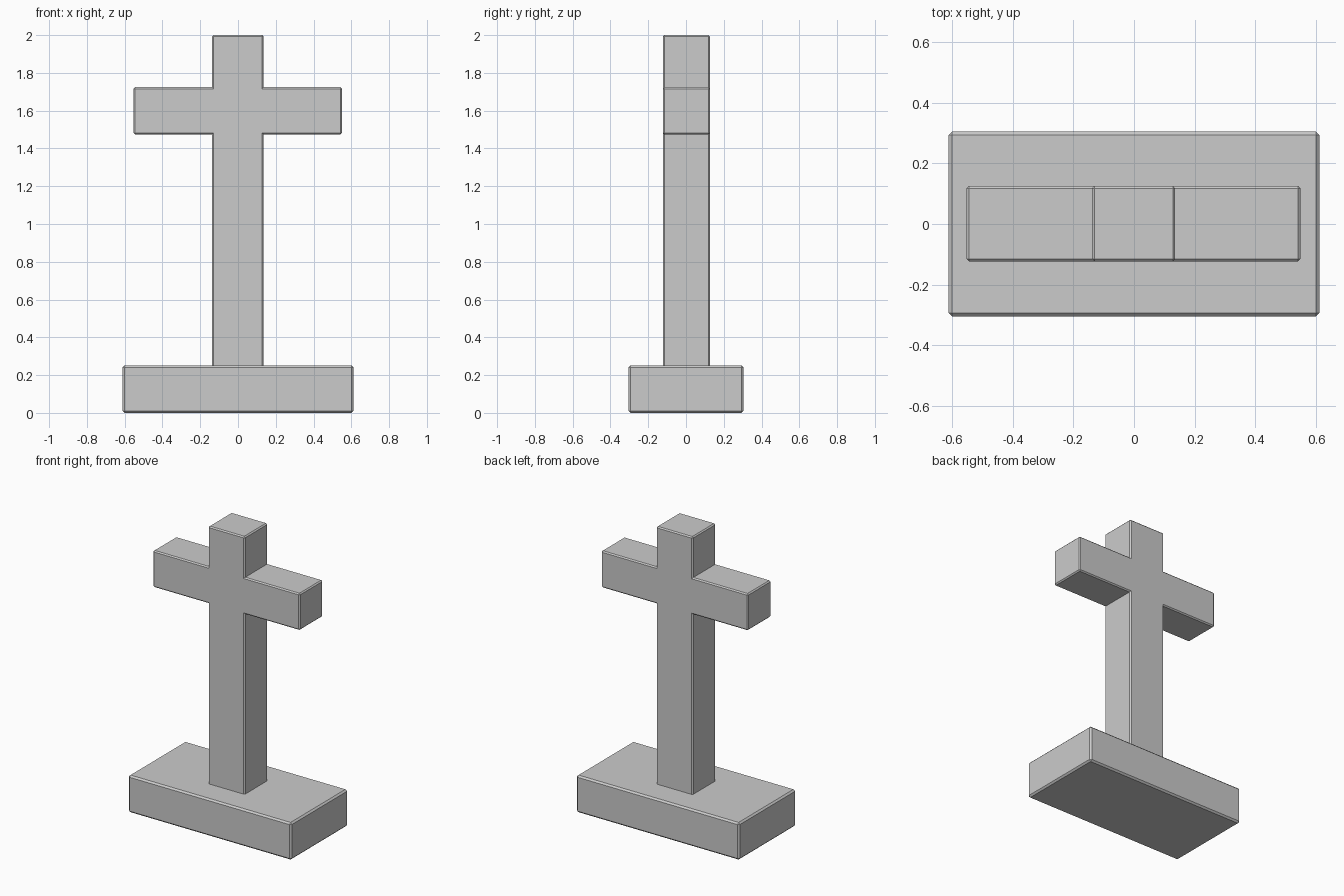
import bpy
import bmesh

if "Cube" in bpy.data.objects:
    bpy.data.objects.remove(bpy.data.objects["Cube"])


def prism(name, outline, y0, y1, bevel):
    """Extrude an x/z outline along y and chamfer its convex edges."""
    bm = bmesh.new()
    face = bm.faces.new([bm.verts.new((x, y0, z)) for x, z in outline])
    ext = bmesh.ops.extrude_face_region(bm, geom=[face], use_keep_orig=True)
    verts = [g for g in ext["geom"] if isinstance(g, bmesh.types.BMVert)]
    bmesh.ops.translate(bm, verts=verts, vec=(0, y1 - y0, 0))
    bmesh.ops.recalc_face_normals(bm, faces=bm.faces[:])
    bm.normal_update()
    convex = [e for e in bm.edges if e.calc_face_angle_signed(0) > 0.1]
    bmesh.ops.bevel(bm, geom=convex, offset=bevel, offset_type='OFFSET',
                    segments=1, profile=0.5, affect='EDGES')
    mesh = bpy.data.meshes.new(name)
    bm.to_mesh(mesh)
    bm.free()
    obj = bpy.data.objects.new(name, mesh)
    bpy.context.collection.objects.link(obj)
    return obj


# Plinth
W, H = 0.612, 0.252
prism("base", [(-W, 0), (W, 0), (W, H), (-W, H)], -0.305, 0.305, 0.011)

# Upright with crossbar, sunk slightly into the plinth
L, R = -0.138, 0.136          # upright sides
A, B = -0.553, 0.55           # crossbar ends
LOW, HIGH, TOP, FOOT = 1.475, 1.724, 2.0, 0.2
prism("cross", [(L, FOOT), (R, FOOT), (R, LOW), (B, LOW), (B, HIGH), (R, HIGH),
                (R, TOP), (L, TOP), (L, HIGH), (A, HIGH), (A, LOW), (L, LOW)],
      -0.123, 0.126, 0.008)
